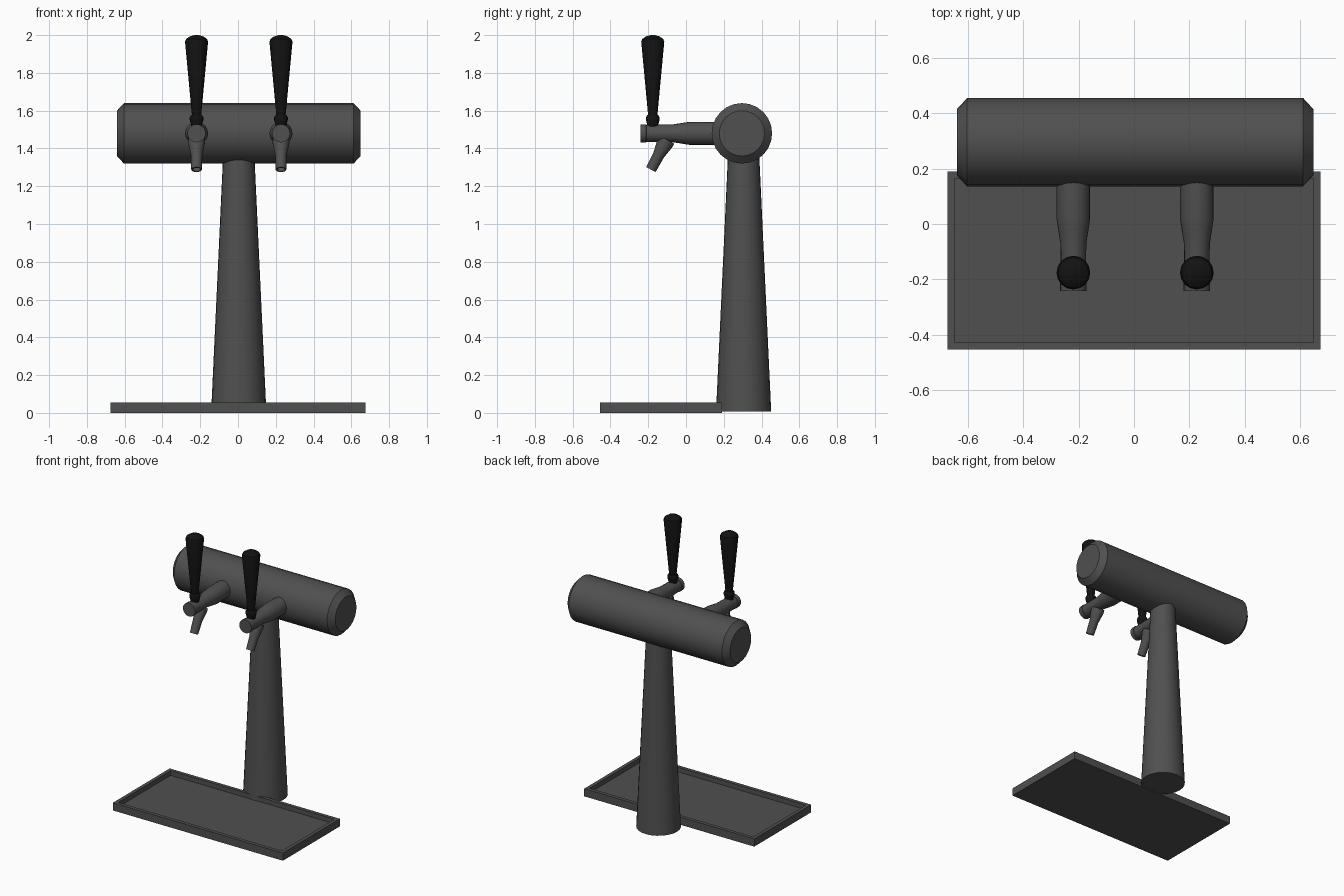
import bpy, bmesh, math
from mathutils import Vector

if "Cube" in bpy.data.objects:
    bpy.data.objects.remove(bpy.data.objects["Cube"])


def material(name, v):
    m = bpy.data.materials.new(name)
    m.diffuse_color = (v, v, v, 1)
    m.use_nodes = True
    m.node_tree.nodes["Principled BSDF"].inputs["Base Color"].default_value = m.diffuse_color
    return m


METAL = material("dark_metal", 0.08)
BLACK = material("black_plastic", 0.006)
CX = 0.004  # the tower sits a hair right of the tray centre


def finish(bm, name, mat, smooth=True):
    bmesh.ops.recalc_face_normals(bm, faces=bm.faces)
    me = bpy.data.meshes.new(name)
    bm.to_mesh(me)
    bm.free()
    ob = bpy.data.objects.new(name, me)
    bpy.context.collection.objects.link(ob)
    me.materials.append(mat)
    if smooth:
        bpy.ops.object.select_all(action='DESELECT')
        ob.select_set(True)
        bpy.context.view_layer.objects.active = ob
        bpy.ops.object.shade_smooth_by_angle(angle=math.radians(32))
    return ob


def lathe(name, origin, axis, profile, mat, sides=20):
    """Closed solid of revolution; profile is (radius, distance along axis)."""
    bm = bmesh.new()
    rot = Vector((0, 0, 1)).rotation_difference(Vector(axis).normalized())
    rings = []
    for r, h in profile:
        ring = []
        for i in range(sides):
            a = 2 * math.pi * i / sides
            p = Vector((r * math.cos(a), r * math.sin(a), h))
            ring.append(bm.verts.new(rot @ p + Vector(origin)))
        rings.append(ring)
    for a, b in zip(rings, rings[1:]):
        for i in range(sides):
            j = (i + 1) % sides
            bm.faces.new((a[i], a[j], b[j], b[i]))
    bm.faces.new(rings[0])
    bm.faces.new(rings[-1])
    return finish(bm, name, mat)


# drip tray: box with a recessed top
bm = bmesh.new()
bmesh.ops.create_cube(bm, size=1)
for v in bm.verts:
    v.co = Vector((v.co.x * 1.35, v.co.y * 0.645 - 0.1325, (v.co.z + 0.5) * 0.055))
bm.normal_update()
top = max(bm.faces, key=lambda f: f.calc_center_median().z)
bmesh.ops.inset_region(bm, faces=[top], thickness=0.036)
floor = bmesh.ops.extrude_discrete_faces(bm, faces=[top])["faces"]
for v in floor[0].verts:
    v.co.z = 0.022
finish(bm, "drip_tray", METAL, smooth=False)

# tapered column
lathe("column", (CX, 0.305, 0), (0, 0, 1), [(0.146, 0.008), (0.083, 1.36)], METAL, 24)

# horizontal barrel with chamfered ends
lathe("barrel", (CX, 0.296, 1.48), (1, 0, 0),
      [(0.12, -0.645), (0.16, -0.608), (0.16, 0.608), (0.12, 0.645)], METAL, 24)

# two taps
for side, s in (("left", -1), ("right", 1)):
    x = CX + s * 0.2235
    # shank from barrel to tap front
    lathe(side + "_tap_body", (x, 0, 1.48), (0, -1, 0),
          [(0.061, -0.2), (0.061, -0.02), (0.055, 0.02), (0.047, 0.07), (0.045, 0.21),
           (0.048, 0.212), (0.048, 0.242)], METAL)
    # angled spout with an open mouth
    lathe(side + "_spout", (x, -0.186, 1.288), (0, 0.47, 0.88),
          [(0.021, 0.03), (0.021, 0), (0.028, 0), (0.031, 0.09), (0.044, 0.155),
           (0.044, 0.18)], METAL, 16)
    # collar joining the handle to the tap
    lathe(side + "_handle_collar", (x, -0.176, 0), (0, 0, 1),
          [(0.027, 1.5), (0.03, 1.53), (0.036, 1.55), (0.036, 1.565), (0.028, 1.578)],
          BLACK, 16)
    # flared handle with a domed top
    lathe(side + "_handle", (x, -0.176, 0), (0, 0, 1),
          [(0.024, 1.57), (0.061, 1.965), (0.055, 1.98), (0.036, 1.993), (0.012, 2.0)],
          BLACK, 16)
